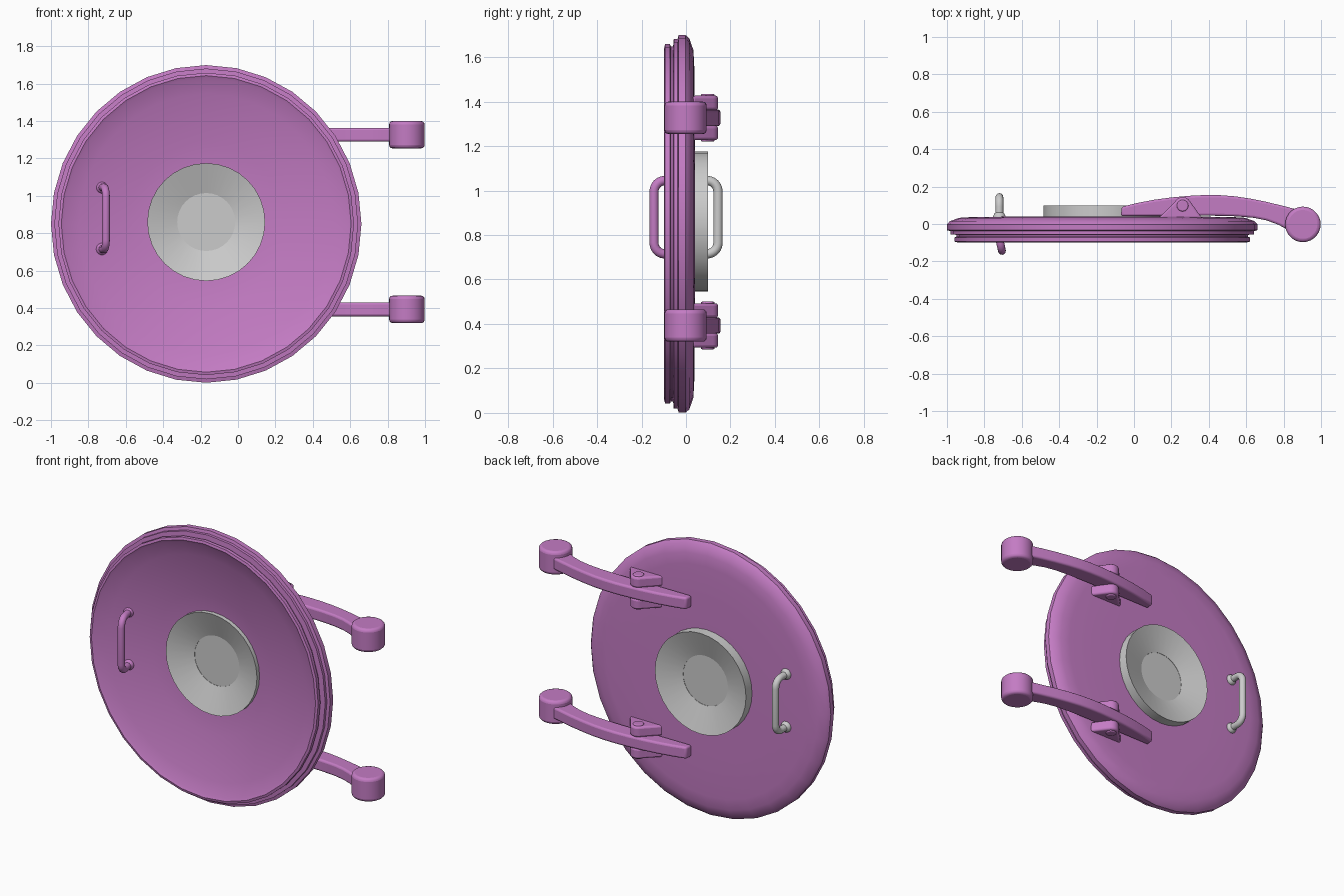
import bpy, bmesh, math
from mathutils import Vector

if "Cube" in bpy.data.objects:
    bpy.data.objects.remove(bpy.data.objects["Cube"])

CX, CZ = -0.17, 0.85          # hatch centre
pink = bpy.data.materials.new("painted_magenta")
pink.diffuse_color = (0.55, 0.2, 0.55, 1)
pink.use_nodes = True
pink.node_tree.nodes["Principled BSDF"].inputs["Base Color"].default_value = pink.diffuse_color


def finish(name, bm, mat=None, bevel=0, angle=35):
    bmesh.ops.remove_doubles(bm, verts=bm.verts, dist=1e-5)
    bmesh.ops.recalc_face_normals(bm, faces=bm.faces)
    me = bpy.data.meshes.new(name)
    bm.to_mesh(me)
    bm.free()
    ob = bpy.data.objects.new(name, me)
    bpy.context.collection.objects.link(ob)
    if mat:
        me.materials.append(mat)
    if bevel:
        b = ob.modifiers.new("bevel", 'BEVEL')
        b.width, b.segments, b.limit_method = bevel, 3, 'ANGLE'
        b.angle_limit = math.radians(40)
    bpy.ops.object.select_all(action='DESELECT')
    bpy.context.view_layer.objects.active = ob
    ob.select_set(True)
    bpy.ops.object.shade_smooth_by_angle(angle=math.radians(angle))
    return ob


def lathe(name, profile, cz, n, zscale=1, mat=None, angle=30):
    """Turn an (radius, y) profile around the y axis."""
    bm = bmesh.new()
    rings = []
    for i in range(n):
        a = 2 * math.pi * i / n
        rings.append([bm.verts.new((CX + r * math.cos(a), y, cz + r * math.sin(a) * zscale))
                      for r, y in profile])
    for i in range(n):
        p, q = rings[i], rings[(i + 1) % n]
        for j in range(len(profile)):
            k = (j + 1) % len(profile)
            bm.faces.new((p[j], p[k], q[k], q[j]))
    return finish(name, bm, mat, 0, angle)


def extrude(name, outline, z0, z1, bevel, mat=pink):
    """Extrude an (x, y) outline along z."""
    bm = bmesh.new()
    f = bm.faces.new([bm.verts.new((x, y, z0)) for x, y in outline])
    ext = bmesh.ops.extrude_face_region(bm, geom=[f])
    vs = [v for v in ext["geom"] if isinstance(v, bmesh.types.BMVert)]
    bmesh.ops.translate(bm, verts=vs, vec=(0, 0, z1 - z0))
    return finish(name, bm, mat, bevel)


def circle(x, y, r, n, a0=0, a1=360):
    full = a1 - a0 == 360
    return [(x + r * math.cos(math.radians(a0 + (a1 - a0) * i / (n if full else n - 1))),
             y + r * math.sin(math.radians(a0 + (a1 - a0) * i / (n if full else n - 1))))
            for i in range(n)]


# Hatch door: stepped rim, flat back, dished front
lathe("hatch_door", [
    (0.25, 0.04), (0.5, 0.04), (0.70, 0.037), (0.765, 0.033), (0.815, 0.015), (0.83, -0.002),
    (0.83, -0.033), (0.812, -0.038), (0.812, -0.055), (0.78, -0.058), (0.78, -0.068),
    (0.79, -0.072), (0.79, -0.094), (0.775, -0.098), (0.76, -0.09), (0.68, -0.065),
    (0.55, -0.034), (0.42, -0.008), (0.32, 0.006), (0.25, 0.01)],
    CZ, 32, 1.023, pink)

# Porthole: ring with funnel faces on both sides, and its glass
lathe("porthole_ring", [(0.155, 0.035), (0.315, -0.02), (0.315, 0.10), (0.155, 0.05)], 0.86, 32)
lathe("porthole_glass", [(0, 0.037), (0.16, 0.037), (0.16, 0.048), (0, 0.048)], 0.86, 32)


# Grab handles: bent tube with round feet
def handle(name, x_foot, x_bar, y_foot, y_bar, mat):
    z0, z1, rc = 0.715, 1.045, 0.05
    foot, bar = Vector((x_foot, y_foot)), Vector((x_bar, y_bar))
    length = (bar - foot).length
    half = [(0, z0), (length - rc, z0)]
    half += [(length - rc + rc * math.sin(t), z0 + rc - rc * math.cos(t))
             for t in (math.pi / 2 * i / 6 for i in range(1, 7))]
    pts = half + [(d, z0 + z1 - z) for d, z in reversed(half)]
    side = Vector((-(bar - foot).y, (bar - foot).x)).normalized()
    bm = bmesh.new()
    rings = []
    for i, (d, z) in enumerate(pts):
        a, b = pts[max(i - 1, 0)], pts[min(i + 1, len(pts) - 1)]
        t = Vector((b[0] - a[0], b[1] - a[1])).normalized()
        ring = []
        for k in range(12):
            u, v = 0.021 * math.cos(k * math.pi / 6), 0.021 * math.sin(k * math.pi / 6)
            p = foot + (bar - foot) / length * (d - t.y * v) + side * u
            ring.append(bm.verts.new((p.x, p.y, z + t.x * v)))
        rings.append(ring)
    for p, q in zip(rings, rings[1:]):
        for k in range(12):
            bm.faces.new((p[k], p[(k + 1) % 12], q[(k + 1) % 12], q[k]))
    bm.faces.new(rings[0])
    bm.faces.new(rings[-1])
    finish(name, bm, mat)
    for tag, z in (("lower", z0), ("upper", z1)):
        bm = bmesh.new()
        bmesh.ops.create_uvsphere(bm, u_segments=14, v_segments=8, radius=0.034)
        bmesh.ops.translate(bm, verts=bm.verts, vec=(x_foot, y_foot, z))
        finish(f"{name}_{tag}_foot", bm, mat)


handle("front_handle", -0.73, -0.706, -0.03, -0.144, pink)
handle("back_handle", -0.72, -0.72, 0.035, 0.144, None)

# Hinge arms with knuckles, brackets and pins
arm_outline = [(-0.07, 0.042), (-0.066, 0.092), (0.02, 0.113), (0.11, 0.13), (0.2, 0.142),
               (0.3, 0.151), (0.38, 0.155), (0.46, 0.154), (0.54, 0.148), (0.62, 0.136),
               (0.71, 0.118), (0.8, 0.096), (0.9, 0.07), (0.9, -0.06), (0.84, -0.04),
               (0.77, -0.003), (0.71, 0.019), (0.64, 0.033), (0.55, 0.041), (0.4, 0.045),
               (0.2, 0.043)]
bracket = [(0.13, 0.03)] + [(0.365, 0.03)] + circle(0.26, 0.098, 0.046, 9, 30, 150)
for tag, z in (("upper", 1.327), ("lower", 0.393)):
    extrude(f"{tag}_hinge_arm", arm_outline, z - 0.037, z + 0.037, 0.012)
    extrude(f"{tag}_hinge_knuckle", circle(0.903, -0.002, 0.095, 28), z - 0.073, z + 0.073, 0.018)
    extrude(f"{tag}_hinge_pin", circle(0.26, 0.098, 0.031, 16), z - 0.107, z + 0.107, 0.006)
    for s, side in ((-1, "bottom"), (1, "top")):
        extrude(f"{tag}_bracket_{side}", bracket, *sorted((z + s * 0.035, z + s * 0.1)), 0.012)
